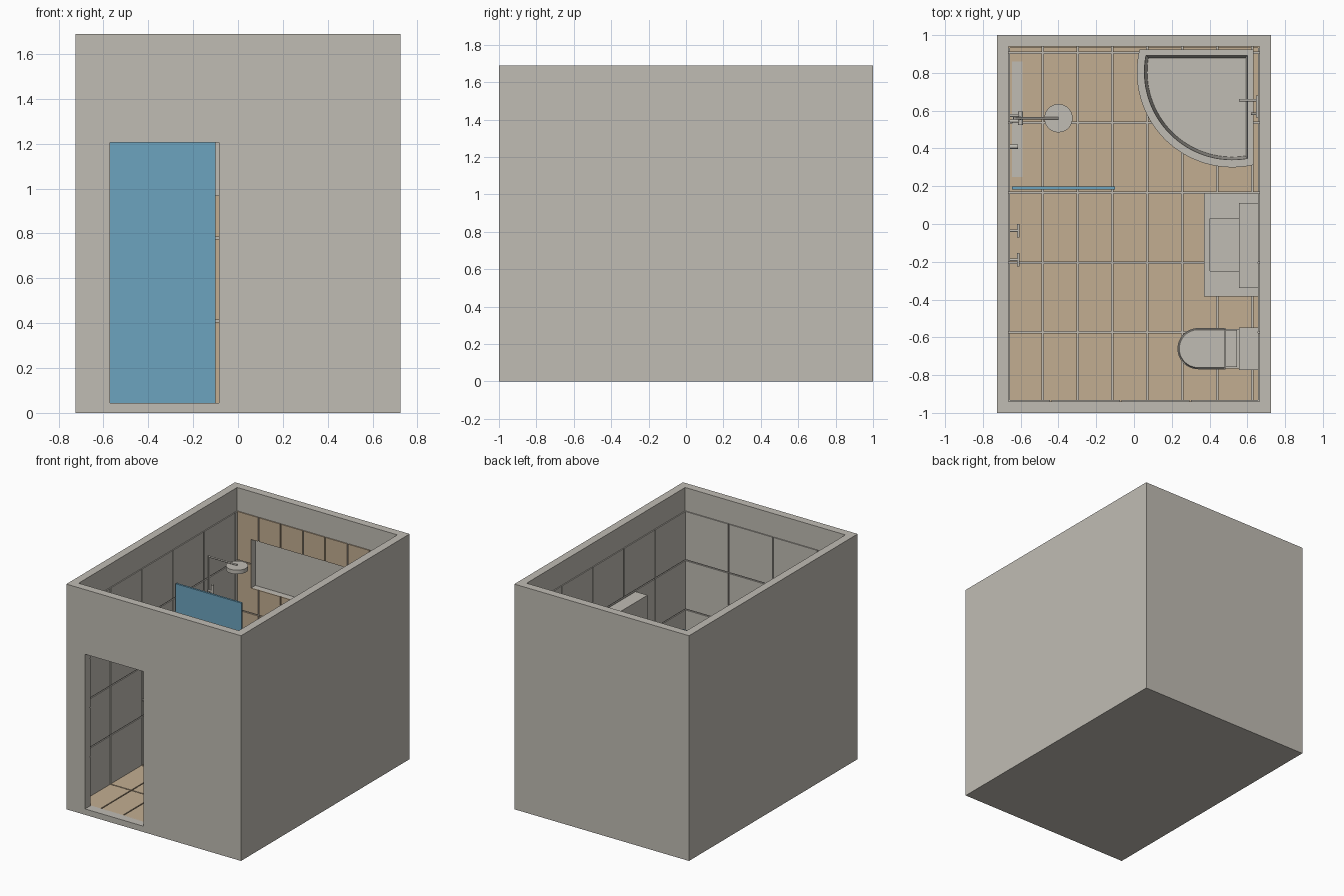
import bpy, bmesh, math
from mathutils import Vector, Matrix

if "Cube" in bpy.data.objects:
    bpy.data.objects.remove(bpy.data.objects["Cube"])


def material(name, rgb):
    m = bpy.data.materials.new(name)
    m.diffuse_color = (*rgb, 1)
    m.use_nodes = True
    m.node_tree.nodes["Principled BSDF"].inputs["Base Color"].default_value = m.diffuse_color
    return m


GREY = material("warm_grey", (0.53, 0.505, 0.455))
BEIGE = material("beige_tile", (0.54, 0.42, 0.285))
BLUE = material("blue_glass", (0.15, 0.37, 0.52))


def finish(name, bm, mat=GREY, smooth=False):
    bmesh.ops.recalc_face_normals(bm, faces=bm.faces[:])
    me = bpy.data.meshes.new(name)
    bm.to_mesh(me)
    bm.free()
    ob = bpy.data.objects.new(name, me)
    bpy.context.collection.objects.link(ob)
    me.materials.append(mat)
    if smooth:
        bpy.ops.object.select_all(action='DESELECT')
        ob.select_set(True)
        bpy.context.view_layer.objects.active = ob
        bpy.ops.object.shade_smooth_by_angle(angle=math.radians(35))
    return ob


def add_box(bm, lo, hi):
    lo, hi = Vector(lo), Vector(hi)
    mat = Matrix.Translation((lo + hi) / 2) @ Matrix.Diagonal((*(hi - lo), 1))
    bmesh.ops.create_cube(bm, size=1, matrix=mat)


def box(name, lo, hi, mat=GREY):
    bm = bmesh.new()
    add_box(bm, lo, hi)
    return finish(name, bm, mat)


def rod(name, a, b, r, sides=16):
    a, b = Vector(a), Vector(b)
    d = b - a
    bm = bmesh.new()
    mat = Matrix.Translation((a + b) / 2) @ d.to_track_quat('Z', 'Y').to_matrix().to_4x4()
    bmesh.ops.create_cone(bm, cap_ends=True, segments=sides, radius1=r, radius2=r,
                          depth=d.length, matrix=mat)
    return finish(name, bm, GREY, True)


def loft(name, rings):
    """Join stacked rings of equal point count, capping both ends."""
    bm = bmesh.new()
    vs = [[bm.verts.new(p) for p in ring] for ring in rings]
    n = len(vs[0])
    for a, b in zip(vs, vs[1:]):
        for i in range(n):
            bm.faces.new((a[i], a[(i + 1) % n], b[(i + 1) % n], b[i]))
    bm.faces.new(vs[0])
    bm.faces.new(vs[-1])
    return finish(name, bm, GREY, True)


def cut(targets, lo, hi):
    cutter = box("cutter", lo, hi)
    for ob in targets:
        mod = ob.modifiers.new("cut", 'BOOLEAN')
        mod.operation = 'DIFFERENCE'
        mod.solver = 'EXACT'
        mod.object = cutter
        bpy.context.view_layer.objects.active = ob
        bpy.ops.object.modifier_apply(modifier="cut")
    bpy.data.objects.remove(cutter)


def tiles(name, mat, place, u0, u1, v0, v1, w, h=0.37, gap=0.008):
    """Grid of thin tiles; place(u, v, depth) gives a point in the room."""
    bm = bmesh.new()
    su = 1 if u1 > u0 else -1
    for i in range(math.ceil(abs(u1 - u0) / w - 0.01)):
        for j in range(math.ceil((v1 - v0) / h - 0.01)):
            ua = u0 + su * i * w
            ub = su * min(su * (ua + su * (w - gap)), su * u1)
            va = v0 + j * h
            vb = min(va + h - gap, v1)
            p, q = place(ua, va, 0), place(ub, vb, 0.008)
            add_box(bm, [min(s) for s in zip(p, q)], [max(s) for s in zip(p, q)])
    return finish(name, bm, mat)


X, Y, TOP, F = 0.665, 0.94, 1.69, 0.044

# Room shell: slab and four walls in one hollow block
shell = box("room_shell", (-0.725, -1, 0), (0.725, 1, TOP))
cut([shell], (-X, -Y, F - 0.008), (X, Y, 2))

# Tiling
tiles("floor_tiles", BEIGE, lambda u, v, d: (u, v, F - 0.008 + d), -X, X, -Y, Y, 0.185)
back = tiles("back_wall_tiles", BEIGE, lambda u, v, d: (u, Y - d, v), -X, X, F, 1.515, 0.185)
front = tiles("front_wall_tiles", GREY, lambda u, v, d: (u, -Y + d, v), X, -X, F, 1.515, 0.37)
for side, s in (("left", -1), ("right", 1)):
    tiles(side + "_wall_tiles", GREY, lambda u, v, d: (s * (X - d), u, v), -Y, Y, F, 1.515, 0.37)

# Doorway and wall niche
cut([shell, front], (-0.57, -1.1, F), (-0.085, -0.9, 1.205))
cut([shell, back], (-0.545, 0.9, 0.97), (0.545, 0.985, 1.335))

# Shower screen and floor drain
box("shower_screen", (-0.645, 0.183, F), (-0.10, 0.198, 1.262), BLUE)
box("floor_drain", (-0.645, 0.25, F), (-0.59, 0.86, F + 0.003))

# Shower column, head and mixer
rod("shower_riser", (-0.632, 0.56, 0.62), (-0.632, 0.56, 1.33), 0.007)
rod("shower_arm", (-0.639, 0.56, 1.325), (-0.40, 0.56, 1.325), 0.006)
rod("shower_head", (-0.40, 0.56, 1.29), (-0.40, 0.56, 1.32), 0.075, 40)
rod("shower_mixer", (-0.60, 0.525, 0.62), (-0.60, 0.595, 0.62), 0.013)
for y in (0.545, 0.575):
    rod("mixer_mount", (-0.66, y, 0.62), (-0.60, y, 0.62), 0.008)
rod("hand_shower", (-0.605, 0.56, 1.02), (-0.605, 0.56, 1.12), 0.011)
rod("hand_shower_holder", (-0.64, 0.56, 1.07), (-0.605, 0.56, 1.07), 0.008)
rod("wall_outlet", (-0.66, 0.41, 0.62), (-0.615, 0.41, 0.62), 0.012)

# Two small wall taps
for y in (-0.035, -0.19):
    rod("tap_stem", (-0.66, y, 0.53), (-0.605, y, 0.53), 0.007)
    rod("tap_handle", (-0.612, y - 0.036, 0.53), (-0.612, y + 0.036, 0.53), 0.007)
    rod("tap_spout", (-0.625, y, 0.49), (-0.625, y, 0.53), 0.007)


# Corner bathtub with a round front
def tub_ring(r, x1, y1, z):
    cx, cy = 0.52, 0.805
    a0 = math.pi - math.asin((y1 - cy) / r)
    a1 = 1.5 * math.pi + math.asin((x1 - cx) / r)
    arc = [a0 + (a1 - a0) * i / 32 for i in range(33)]
    return [(cx + r * math.cos(a), cy + r * math.sin(a), z) for a in arc] + [(x1, y1, z)]


loft("corner_bathtub", [tub_ring(0.505, 0.632, 0.925, F), tub_ring(0.505, 0.632, 0.925, 0.38),
                        tub_ring(0.465, 0.60, 0.893, 0.38), tub_ring(0.45, 0.59, 0.88, 0.12)])
box("bath_tap_plate", (0.645, 0.565, 0.50), (0.658, 0.68, 0.54))
rod("bath_tap_spout", (0.555, 0.655, 0.52), (0.658, 0.655, 0.52), 0.007)
rod("bath_tap_handle", (0.62, 0.583, 0.52), (0.658, 0.583, 0.52), 0.006)

# Vanity with sunken basin, tap and mirror cabinet
vanity = box("vanity", (0.37, -0.385, 0.27), (0.657, 0.165, 0.53))
cut([vanity], (0.402, -0.25, 0.45), (0.59, 0.03, 0.6))
rod("basin_tap", (0.625, -0.11, 0.53), (0.625, -0.11, 0.61), 0.01)
rod("basin_spout", (0.56, -0.11, 0.60), (0.625, -0.11, 0.60), 0.007)
box("mirror_cabinet", (0.557, -0.34, 0.74), (0.657, 0.112, 1.14))


# Toilet: bowl, seat, lid and cistern
def bowl_ring(z, x0, x1, w):
    r, cy = w / 2, -0.66
    arc = [math.pi / 2 + math.pi * i / 24 for i in range(25)]
    return ([(x1, cy + r, z)] +
            [(x0 + r + r * math.cos(a), cy + r * math.sin(a), z) for a in arc] +
            [(x1, cy - r, z)])


loft("toilet_bowl", [bowl_ring(F, 0.32, 0.60, 0.14), bowl_ring(0.14, 0.31, 0.60, 0.14),
                     bowl_ring(0.25, 0.25, 0.60, 0.195), bowl_ring(0.285, 0.235, 0.60, 0.21)])
loft("toilet_seat", [bowl_ring(0.288, 0.23, 0.485, 0.218), bowl_ring(0.30, 0.23, 0.485, 0.218)])
loft("toilet_lid", [bowl_ring(0.303, 0.235, 0.48, 0.21), bowl_ring(0.315, 0.24, 0.48, 0.20)])
box("seat_hinge", (0.485, -0.758, 0.285), (0.545, -0.562, 0.32))
box("cistern", (0.562, -0.765, 0.26), (0.657, -0.555, 0.52))
box("cistern_lid", (0.555, -0.773, 0.522), (0.657, -0.547, 0.54))
rod("flush_button", (0.607, -0.66, 0.54), (0.607, -0.66, 0.545), 0.015)
